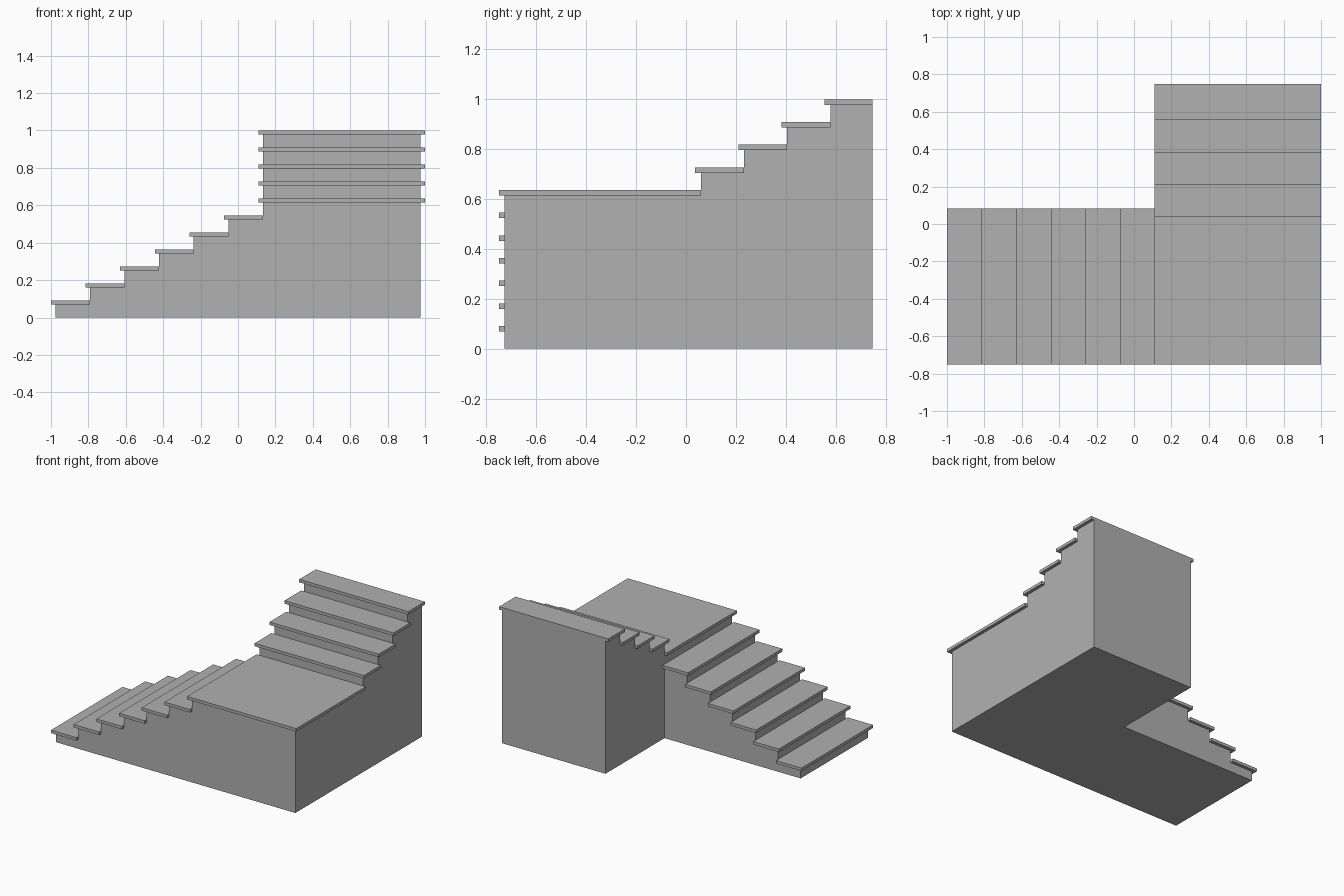
import bpy
import bmesh
from mathutils import Vector

cube = bpy.data.objects.get("Cube")
if cube:
    bpy.data.objects.remove(cube, do_unlink=True)

stone = bpy.data.materials.new("grey stone")
stone.use_nodes = True
grey = (0.44, 0.44, 0.44, 1)
stone.diffuse_color = grey
stone.node_tree.nodes["Principled BSDF"].inputs["Base Color"].default_value = grey

RISE = 1 / 11        # height of one step
THICK = 0.022        # tread thickness
NOSE = 0.023         # tread overhang
LOW_GO, UP_GO = 0.185, 0.173
FRONT, BACK = -0.75, 0.748
TURN_X, TURN_Y = 0.133, 0.06     # inner corner of the L plan
SIDE = 1 - NOSE
LOW_STEPS, UP_STEPS = 6, 4


def extrude_profile(name, points, offset):
    """Extrude a closed planar outline into a solid."""
    bm = bmesh.new()
    face = bm.faces.new([bm.verts.new(p) for p in points])
    new = bmesh.ops.extrude_face_region(bm, geom=[face])["geom"]
    verts = [v for v in new if isinstance(v, bmesh.types.BMVert)]
    bmesh.ops.translate(bm, verts=verts, vec=Vector(offset))
    bmesh.ops.recalc_face_normals(bm, faces=bm.faces)
    mesh = bpy.data.meshes.new(name)
    bm.to_mesh(mesh)
    bm.free()
    mesh.materials.append(stone)
    obj = bpy.data.objects.new(name, mesh)
    bpy.context.collection.objects.link(obj)
    return obj


def tread(name, x0, x1, y0, y1, top):
    z = top - THICK
    outline = [(x0, y0, z), (x1, y0, z), (x1, y1, z), (x0, y1, z)]
    return extrude_profile(name, outline, (0, 0, THICK))


def stair_line(start, going, first, count):
    """Riser and tread corners, as (distance, height) pairs."""
    line = []
    for i in range(count):
        h = (first + i) * RISE - THICK
        line += [(start + i * going, h), (start + (i + 1) * going, h)]
    return line


# Upper flight and landing block, stepped towards the back
landing = (LOW_STEPS + 1) * RISE
front_wall = FRONT + NOSE
line = [(front_wall, 0), (front_wall, landing - THICK), (TURN_Y, landing - THICK)]
line += stair_line(TURN_Y, UP_GO, LOW_STEPS + 2, UP_STEPS)
line[-1] = (BACK, line[-1][1])
line.append((BACK, 0))
body = extrude_profile("stair_body", [(TURN_X, y, z) for y, z in line],
                       (SIDE - TURN_X, 0, 0))

# Lower flight block, stepped towards the landing
line = [(-SIDE, 0)] + stair_line(-SIDE, LOW_GO, 1, LOW_STEPS)
line[-1] = (TURN_X, line[-1][1])
line.append((TURN_X, 0))
extrude_profile("lower_flight_body", [(x, front_wall, z) for x, z in line],
                (0, TURN_Y - front_wall, 0))

# Lower treads overhang at the nose and both sides
for i in range(LOW_STEPS):
    x = -1 + i * LOW_GO
    tread(f"lower_tread_{i + 1}", x, x + LOW_GO + NOSE,
          FRONT, TURN_Y + NOSE, (i + 1) * RISE)

# Landing slab
tread("landing_slab", TURN_X - NOSE, 1, FRONT, TURN_Y, landing)

# Upper treads, the last one flush with the back wall
for i in range(UP_STEPS):
    y = TURN_Y - NOSE + i * UP_GO
    tread(f"upper_tread_{i + 1}", TURN_X - NOSE, 1,
          y, min(y + UP_GO + NOSE, BACK), landing + (i + 1) * RISE)
